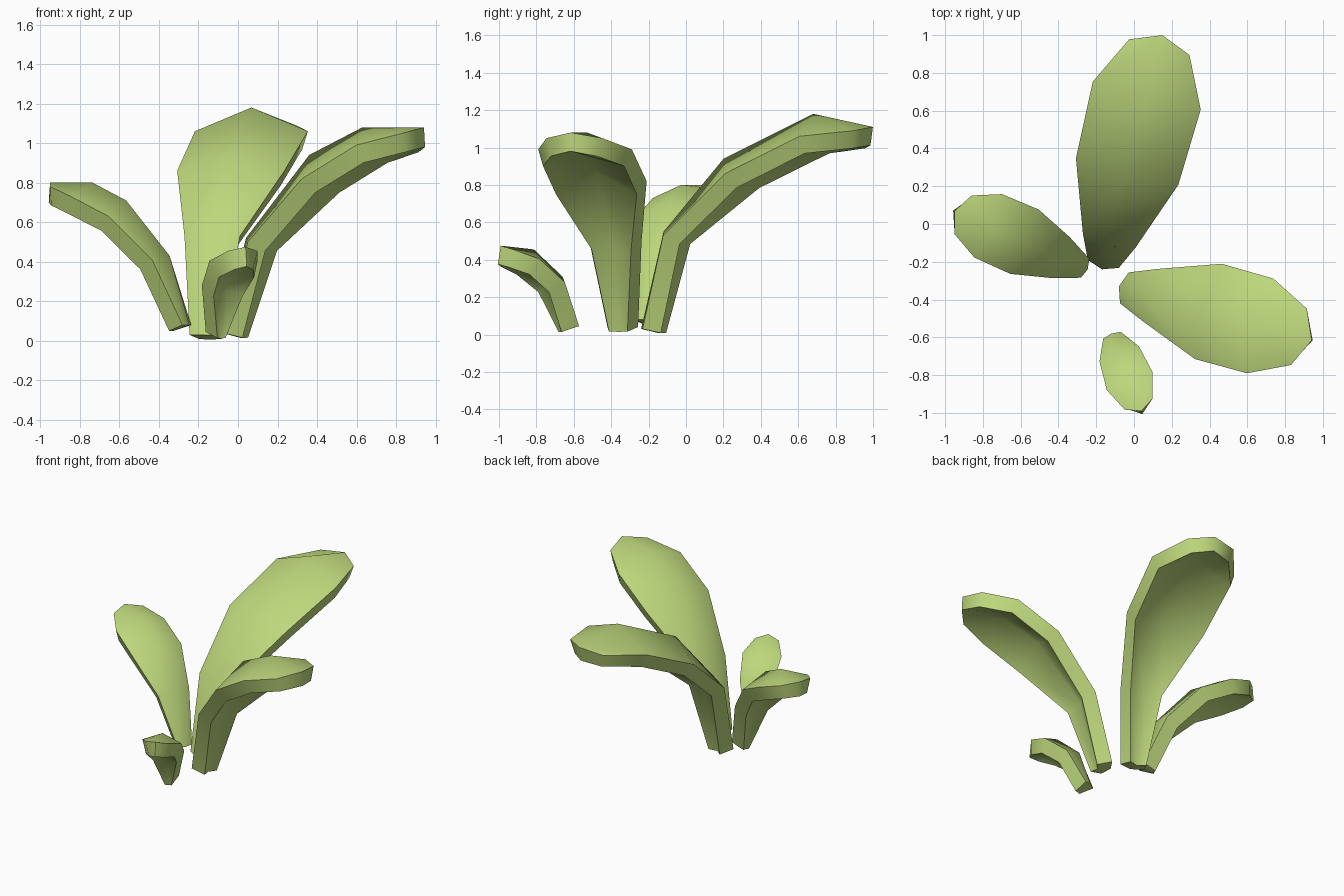
import bpy
from mathutils import Vector

if "Cube" in bpy.data.objects:
    bpy.data.objects.remove(bpy.data.objects["Cube"])

green = bpy.data.materials.new("leaf_green")
green.diffuse_color = (0.51, 0.68, 0.20, 1)
green.use_nodes = True
green.node_tree.nodes["Principled BSDF"].inputs["Base Color"].default_value = green.diffuse_color


def leaf(name, root, heading, stations, thickness=0.1):
    """Arched blade; station = (distance, crest z, half width, edge shift, edge drop)."""
    fwd = Vector((*heading, 0)).normalized()
    left = Vector((-fwd.y, fwd.x, 0))
    verts, faces = [], []
    for s, z, hw, ds, dz in stations:
        crest = Vector((*root, z)) + fwd * s
        edge = crest + fwd * ds - Vector((0, 0, dz))
        verts += [edge + left * hw, crest, edge - left * hw]
    for i in range(len(stations) - 1):
        for j in range(2):
            a = i * 3 + j
            faces.append((a, a + 1, a + 4, a + 3))
    mesh = bpy.data.meshes.new(name)
    mesh.from_pydata(verts, [], faces)
    mesh.materials.append(green)
    ob = bpy.data.objects.new(name, mesh)
    bpy.context.collection.objects.link(ob)
    bpy.ops.object.select_all(action='DESELECT')
    ob.select_set(True)
    bpy.context.view_layer.objects.active = ob
    # Thicken downward, then smooth the blade but keep the rim crisp
    mod = ob.modifiers.new("thickness", 'SOLIDIFY')
    mod.thickness = thickness
    mod.offset = -1
    bpy.ops.object.modifier_apply(modifier=mod.name)
    bpy.ops.object.shade_smooth_by_angle(angle=1.0)
    return ob


# Tall leaf leaning back
leaf("back_leaf", (-0.17, -0.24), (0.25, 0.968), [
    (0, 0.03, 0.085, 0.03, 0),
    (0.124, 0.55, 0.145, 0.035, 0.02),
    (0.455, 0.94, 0.28, 0.08, 0.08),
    (0.95, 1.18, 0.295, 0, 0.12),
    (1.28, 1.11, 0.165, -0.065, 0.02)])

# Wide leaf leaning right
leaf("right_leaf", (-0.08, -0.33), (0.963, -0.27), [
    (0, 0.04, 0.085, 0.03, 0),
    (0.125, 0.52, 0.145, 0.05, 0.02),
    (0.457, 0.94, 0.262, 0.035, 0.12),
    (0.737, 1.08, 0.26, 0.04, 0.09),
    (1.06, 1.08, 0.155, -0.07, 0.03)])

# Medium leaf leaning left
leaf("left_leaf", (-0.245, -0.24), (-0.915, 0.40), [
    (0, 0.08, 0.055, 0.015, 0),
    (0.11, 0.43, 0.118, 0.045, 0.02),
    (0.35, 0.71, 0.186, 0.015, 0.08),
    (0.535, 0.80, 0.183, 0.04, 0.07),
    (0.77, 0.80, 0.112, -0.05, 0.02)])

# Small sprout in front
leaf("front_sprout", (-0.12, -0.58), (0.36, -0.933), [
    (0, 0.045, 0.05, 0.01, 0),
    (0.086, 0.31, 0.112, 0.03, 0.03),
    (0.25, 0.455, 0.13, 0.02, 0.05),
    (0.44, 0.475, 0.08, -0.04, 0.02)])
